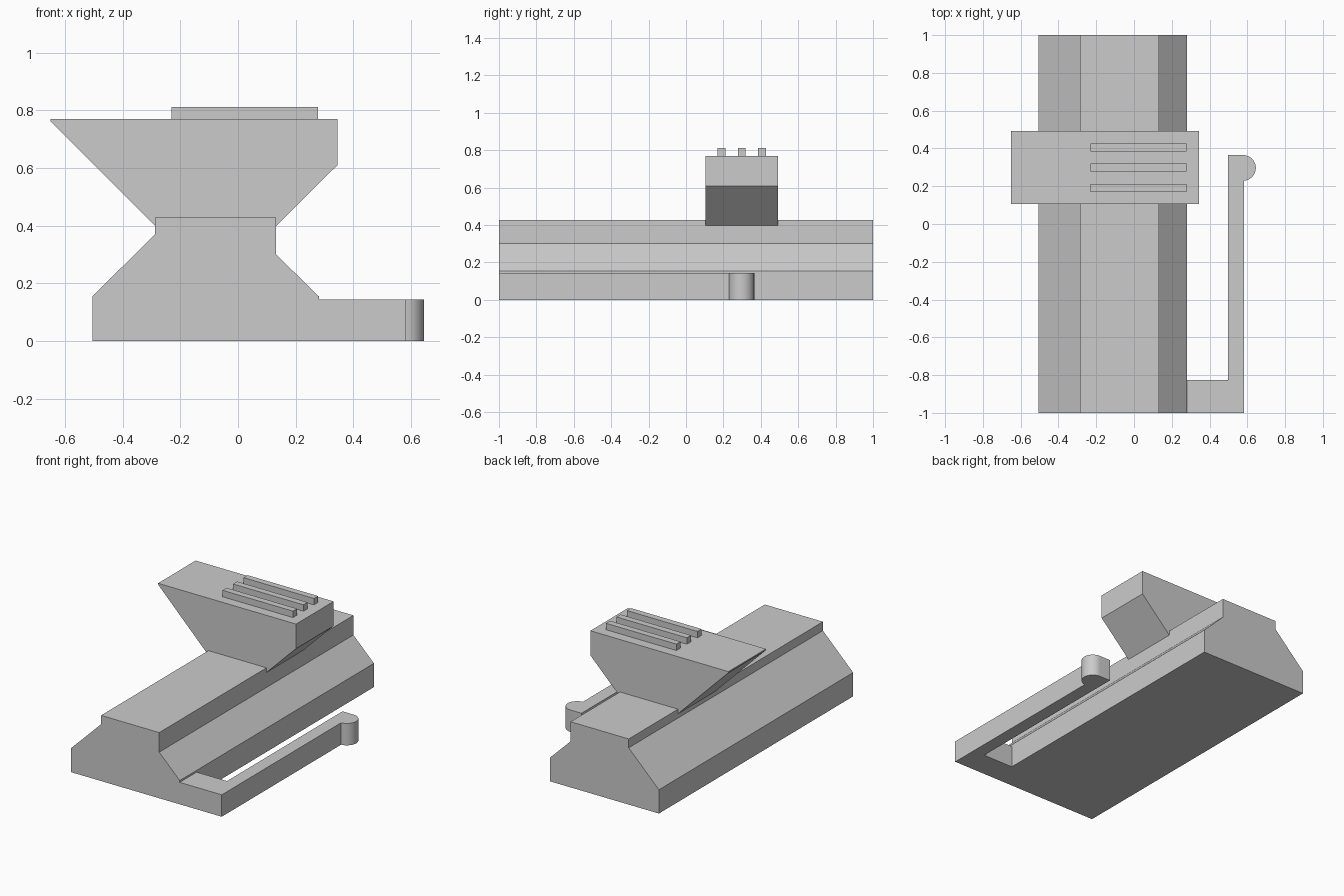
import bpy, bmesh, math
from mathutils import Vector

cube = bpy.data.objects.get("Cube")
if cube:
    bpy.data.objects.remove(cube, do_unlink=True)

grey = bpy.data.materials.new("plain_grey")
grey.use_nodes = True
colour = (0.6, 0.6, 0.6, 1)
grey.diffuse_color = colour
grey.node_tree.nodes["Principled BSDF"].inputs["Base Color"].default_value = colour


def extrude(name, points, direction):
    """Closed solid from an outline swept along a direction."""
    bm = bmesh.new()
    face = bm.faces.new([bm.verts.new(p) for p in points])
    swept = bmesh.ops.extrude_face_region(bm, geom=[face])["geom"]
    verts = [v for v in swept if isinstance(v, bmesh.types.BMVert)]
    bmesh.ops.translate(bm, verts=verts, vec=Vector(direction))
    bmesh.ops.recalc_face_normals(bm, faces=bm.faces)
    mesh = bpy.data.meshes.new(name)
    bm.to_mesh(mesh)
    bm.free()
    mesh.materials.append(grey)
    obj = bpy.data.objects.new(name, mesh)
    bpy.context.collection.objects.link(obj)
    return obj


def extrude_y(name, profile, y0, y1):
    return extrude(name, [(x, y0, z) for x, z in profile], (0, y1 - y0, 0))


# Long rail body with sloping shoulders
extrude_y("rail_body", [(-0.505, 0), (0.28, 0), (0.28, 0.155), (0.132, 0.30),
                        (0.132, 0.428), (-0.287, 0.428), (-0.287, 0.37),
                        (-0.505, 0.155)], -1, 1)

# Flared block sitting across the rail
extrude_y("flared_block", [(-0.287, 0.398), (0.132, 0.398), (0.345, 0.61),
                           (0.345, 0.77), (-0.65, 0.77), (-0.65, 0.762)], 0.105, 0.492)

# Three grip ridges on the block
for i in range(3):
    y = 0.19 + 0.108 * i
    extrude_y(f"grip_ridge_{i + 1}", [(-0.23, 0.765), (0.278, 0.765),
                                      (0.278, 0.812), (-0.23, 0.812)], y - 0.021, y + 0.021)

# L-shaped spring arm with a rounded catch at its tip
tip, radius = (0.577, 0.297), 0.068
arc = [(tip[0] + radius * math.cos(a), tip[1] + radius * math.sin(a))
       for a in (math.radians(-85 + 175 * i / 24) for i in range(25))]
outline = [(0.28, -1), (0.583, -1)] + arc + [(0.498, 0.365), (0.498, -0.825), (0.28, -0.825)]
arm = extrude("spring_arm", [(x, y, 0) for x, y in outline], (0, 0, 0.143))
bpy.ops.object.select_all(action="DESELECT")
arm.select_set(True)
bpy.context.view_layer.objects.active = arm
bpy.ops.object.shade_smooth_by_angle(angle=math.radians(30))
